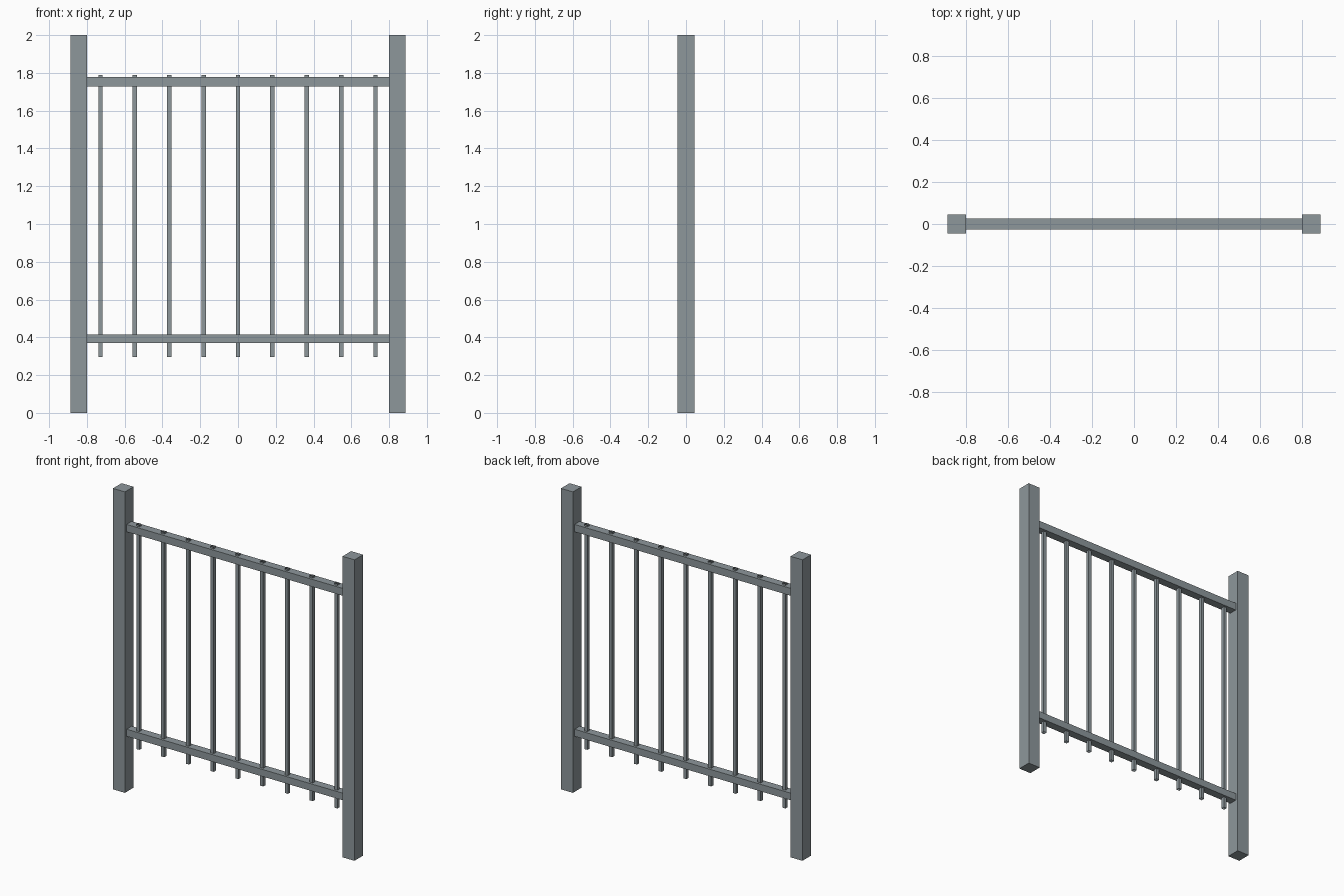
import bpy
import bmesh

if "Cube" in bpy.data.objects:
    bpy.data.objects.remove(bpy.data.objects["Cube"])

paint = bpy.data.materials.new("grey_paint")
paint.diffuse_color = (0.27, 0.31, 0.33, 1)
paint.use_nodes = True
paint.node_tree.nodes["Principled BSDF"].inputs["Base Color"].default_value = paint.diffuse_color


def box(name, x0, x1, half_y, z0, z1, open_ends=False):
    bm = bmesh.new()
    bmesh.ops.create_cube(bm, size=1)
    if open_ends:
        ends = [f for f in bm.faces if abs(f.normal.z) > 0.5]
        bmesh.ops.delete(bm, geom=ends, context='FACES_ONLY')
    bmesh.ops.scale(bm, vec=(x1 - x0, 2 * half_y, z1 - z0), verts=bm.verts)
    mesh = bpy.data.meshes.new(name)
    bm.to_mesh(mesh)
    bm.free()
    mesh.materials.append(paint)
    ob = bpy.data.objects.new(name, mesh)
    ob.location = ((x0 + x1) / 2, 0, (z0 + z1) / 2)
    bpy.context.collection.objects.link(ob)
    return ob


# Square end posts
box("left_post", -0.888, -0.8, 0.045, 0, 2)
box("right_post", 0.8, 0.888, 0.045, 0, 2)

# Horizontal rails
box("bottom_rail", -0.8, 0.8, 0.027, 0.369, 0.416)
box("top_rail", -0.8, 0.8, 0.027, 1.728, 1.777)

# Open-ended square bars passing through both rails
for i in range(9):
    x = (i - 4) * 0.182
    box(f"bar_{i + 1}", x - 0.0115, x + 0.0115, 0.0115, 0.295, 1.788, True)
